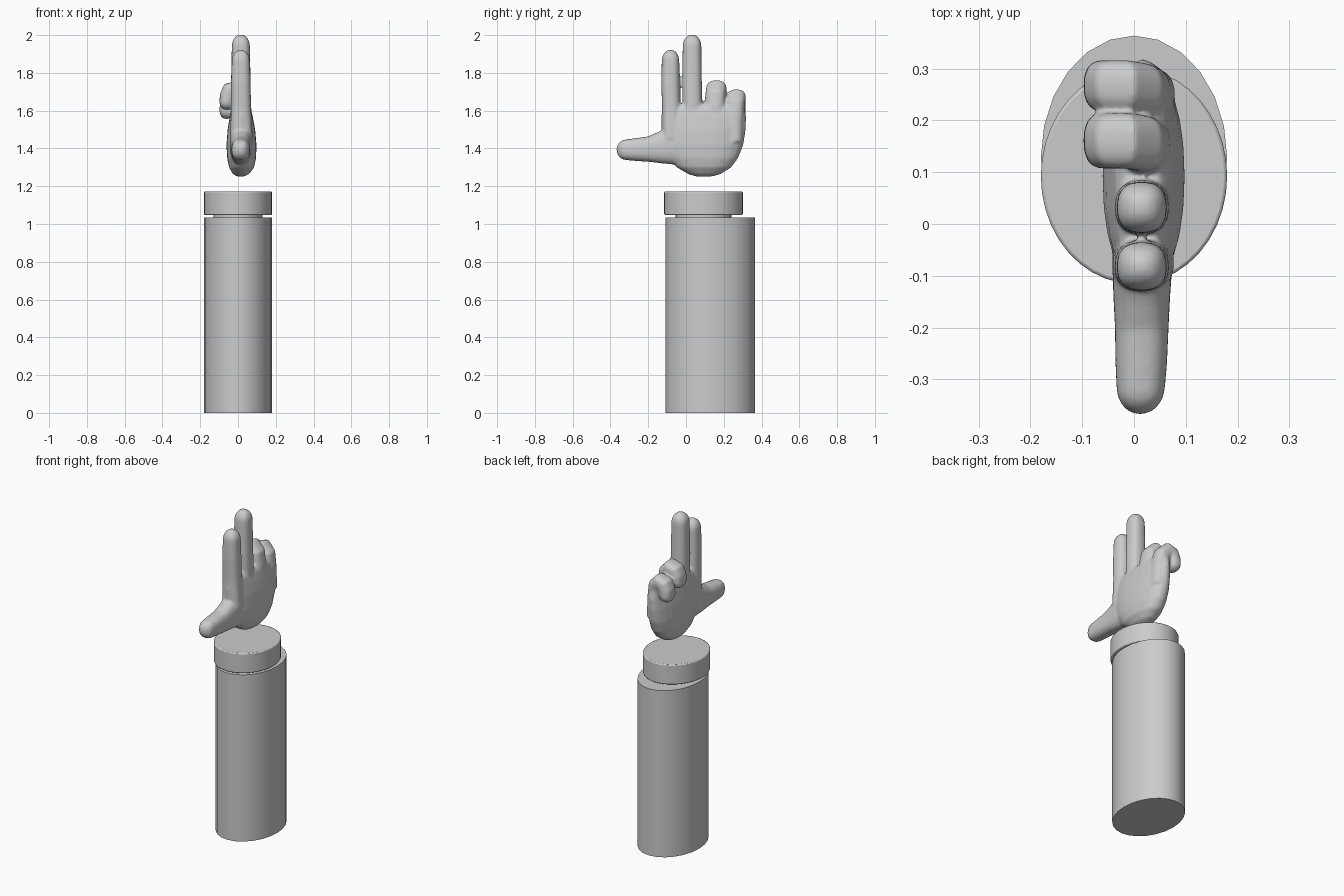
import bpy, bmesh, math
from mathutils import Vector

if "Cube" in bpy.data.objects:
    bpy.data.objects.remove(bpy.data.objects["Cube"])

N = 24  # points per cross-section


def drum(name, cy, rx, ry, z0, z1, sides, bevel=0.0):
    bpy.ops.mesh.primitive_cylinder_add(vertices=sides, radius=1, depth=1,
                                        location=(0, cy, (z0 + z1) / 2))
    ob = bpy.context.object
    ob.name = name
    ob.scale = (rx, ry, z1 - z0)
    bpy.ops.object.transform_apply(location=False, rotation=False, scale=True)
    if bevel:
        m = ob.modifiers.new("bevel", 'BEVEL')
        m.width, m.segments, m.limit_method = bevel, 2, 'ANGLE'
    bpy.ops.object.shade_smooth_by_angle(angle=math.radians(35))
    return ob


def loft(bm, sections, power=2.0):
    """Skin closed (centre, half-axis u, half-axis v) sections and cap the ends."""
    rings = []
    for c, u, v in sections:
        ring = []
        for i in range(N):
            a = 2 * math.pi * i / N
            ca, sa = math.cos(a), math.sin(a)
            p = math.copysign(abs(ca) ** (2 / power), ca)
            q = math.copysign(abs(sa) ** (2 / power), sa)
            ring.append(bm.verts.new(c + u * p + v * q))
        rings.append(ring)
    for r, s in zip(rings, rings[1:]):
        for i in range(N):
            j = (i + 1) % N
            bm.faces.new((r[i], r[j], s[j], s[i]))
    bm.faces.new(rings[0][::-1])
    bm.faces.new(rings[-1])


def digit(bm, path, axis, cap):
    """Sweep a finger; path rows are (point, half width along axis, half depth)."""
    pts = [Vector(p) for p, w, d in path]
    secs = []
    for i, (p, w, d) in enumerate(path):
        t = (pts[min(i + 1, len(pts) - 1)] - pts[max(i - 1, 0)]).normalized()
        secs.append((pts[i], axis * w, t.cross(axis).normalized() * d))
    c, u, v = secs[-1]
    t = (pts[-1] - pts[-2]).normalized()
    for k in range(1, 7):  # rounded fingertip
        a = k * math.radians(14)
        secs.append((c + t * cap * math.sin(a), u * math.cos(a), v * math.cos(a)))
    loft(bm, secs, 2.5)


X, Y = Vector((1, 0, 0)), Vector((0, 1, 0))

# forearm and cuff
drum("forearm", 0.128, 0.18, 0.236, 0, 1.035, 24)
drum("wrist_neck", 0.0925, 0.13, 0.148, 1.03, 1.06, 32)
drum("cuff", 0.0925, 0.18, 0.208, 1.048, 1.172, 40, 0.006)

# palm: z, y range, x range
bm = bmesh.new()
palm = [(1.252, 0.05, 0.14, -0.005, 0.035), (1.265, 0.01, 0.185, -0.028, 0.06),
        (1.30, -0.05, 0.24, -0.047, 0.085), (1.35, -0.09, 0.277, -0.058, 0.096),
        (1.42, -0.12, 0.304, -0.061, 0.098), (1.50, -0.13, 0.317, -0.055, 0.091),
        (1.57, -0.132, 0.319, -0.044, 0.078), (1.61, -0.126, 0.312, -0.036, 0.068),
        (1.635, -0.10, 0.28, -0.02, 0.05)]
loft(bm, [(Vector(((a + b) / 2, (y0 + y1) / 2, z)), Y * (y1 - y0) / 2, X * (b - a) / 2)
          for z, y0, y1, a, b in palm], 2.2)

# straight fingers: y at base, y at tip, half width, tip height
for yb, y, w, top in ((-0.078, -0.082, 0.049, 1.923), (0.034, 0.032, 0.052, 2.003)):
    digit(bm, [((0.018, yb, 1.45), w, 0.06), ((0.016, yb, 1.62), w, 0.053),
               ((0.015, y, 1.75), w, 0.052), ((0.015, y, top - 0.06), w * 0.95, 0.048)],
          Y, 0.06)

# curled fingers: y at base, y at tip, half width, height offset
for yb, y, w, dz in ((0.148, 0.161, 0.054, 0), (0.25, 0.267, 0.050, -0.048)):
    curl = [(0.03, 1.48, 0.05), (0.022, 1.62, 0.048), (0.012, 1.69, 0.047),
            (-0.014, 1.718, 0.047), (-0.042, 1.708, 0.045), (-0.056, 1.675, 0.042),
            (-0.060, 1.645, 0.038)]
    rows = []
    for i, (x, z, d) in enumerate(curl):
        f = min(1, i / 3)
        rows.append(((x, yb + (y - yb) * f, z + dz), w, d))
    digit(bm, rows, Y, 0.042)

# thumb
digit(bm, [((0.018, 0.05, 1.42), 0.06, 0.12), ((0.016, -0.08, 1.417), 0.058, 0.102),
           ((0.015, -0.14, 1.402), 0.055, 0.083), ((0.015, -0.20, 1.396), 0.052, 0.067),
           ((0.014, -0.27, 1.394), 0.050, 0.060), ((0.013, -0.315, 1.393), 0.047, 0.055)],
      X, 0.053)

# fuse into one soft hand
bmesh.ops.recalc_face_normals(bm, faces=bm.faces)
mesh = bpy.data.meshes.new("hand")
bm.to_mesh(mesh)
bm.free()
hand = bpy.data.objects.new("hand", mesh)
bpy.context.collection.objects.link(hand)
rm = hand.modifiers.new("fuse", 'REMESH')
rm.mode, rm.voxel_size, rm.use_smooth_shade = 'VOXEL', 0.006, True
sm = hand.modifiers.new("soften", 'SMOOTH')
sm.factor, sm.iterations = 0.5, 12
